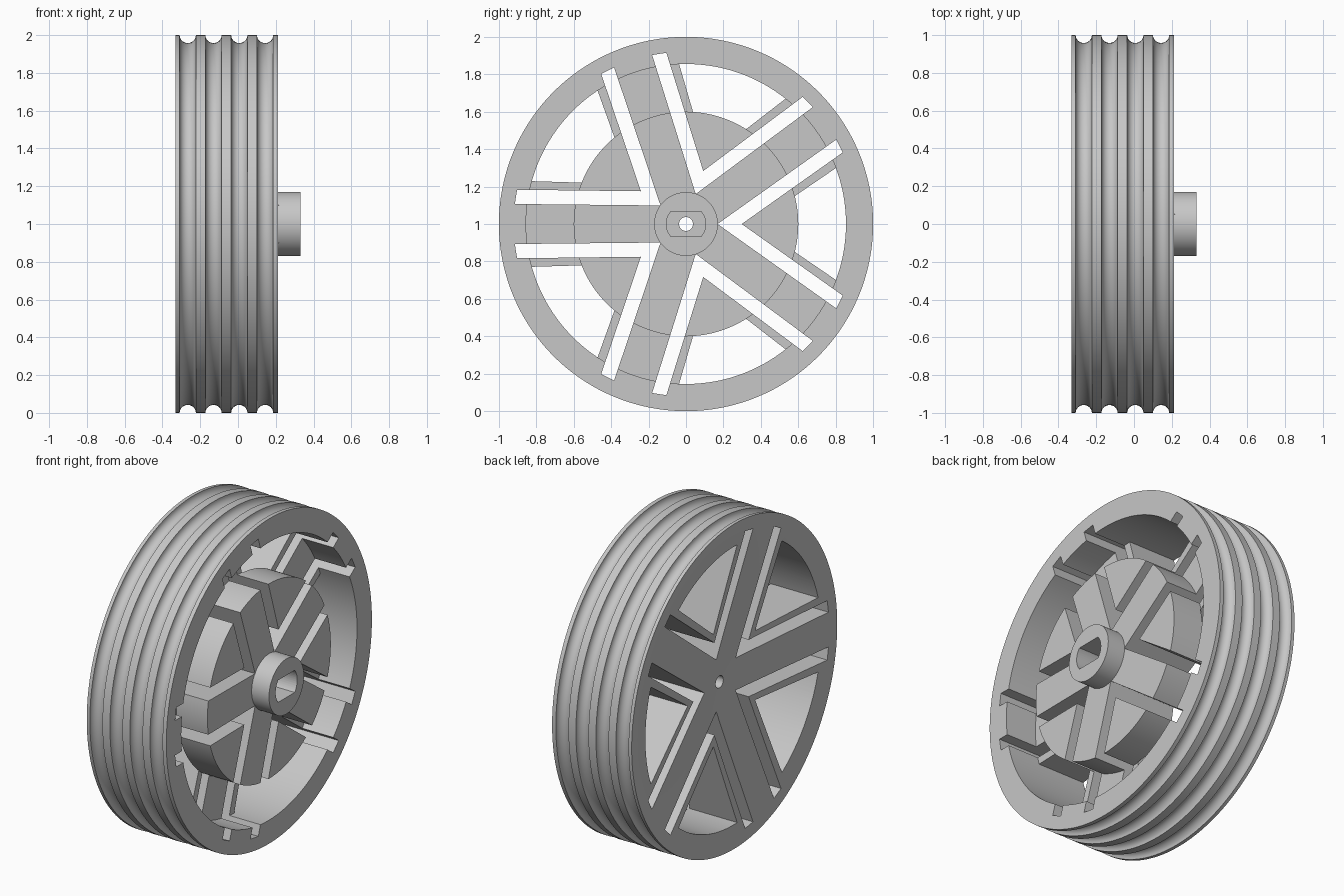
import bpy
import bmesh
from math import sin, cos, pi, radians, asin

cube = bpy.data.objects.get("Cube")
if cube:
    bpy.data.objects.remove(cube, do_unlink=True)

BACK, FRONT, HUB_END = -0.33, 0.212, 0.33
DISH = -0.228              # back of the wheel at the axle
RIM_IN, DISC_R, HUB_R, HOLE_R = 0.855, 0.6, 0.17, 0.037
WEB_FRONT = 0.0            # front of the thin outer spokes
SLOT_IN, SLOT_OUT, SLOT_R = 0.099, 0.175, 0.921
LIP = 0.213                # outer side of the ribs beside the slots
TAPER = 0.008              # how much the spokes widen outwards
HALF = radians(36)         # half the angle between spokes
SEGMENTS = 180

grey = bpy.data.materials.new("plain grey")
grey.use_nodes = True
grey.diffuse_color = (0.57, 0.57, 0.57, 1)
grey.node_tree.nodes["Principled BSDF"].inputs["Base Color"].default_value = (0.57, 0.57, 0.57, 1)


def finish(bm, name):
    bmesh.ops.recalc_face_normals(bm, faces=bm.faces)
    mesh = bpy.data.meshes.new(name)
    bm.to_mesh(mesh)
    bm.free()
    mesh.materials.append(grey)
    obj = bpy.data.objects.new(name, mesh)
    bpy.context.collection.objects.link(obj)
    return obj


def lathe(name, profile):
    """Turn a closed (x, radius) profile about the wheel axle."""
    bm = bmesh.new()
    rings = []
    for i in range(SEGMENTS):
        a = 2 * pi * i / SEGMENTS
        rings.append([bm.verts.new((x, r * cos(a), 1 + r * sin(a))) for x, r in profile])
    n = len(profile)
    for i in range(SEGMENTS):
        p, q = rings[i], rings[(i + 1) % SEGMENTS]
        for j in range(n):
            k = (j + 1) % n
            bm.faces.new((p[j], p[k], q[k], q[j]))
    return finish(bm, name)


def prisms(name, outline, x0, x1, angles):
    """Extrude a (y, z) outline along the axle, once for each angle."""
    bm = bmesh.new()
    for a in angles:
        def ring(x):
            return [bm.verts.new((x, y * cos(a) - z * sin(a), 1 + y * sin(a) + z * cos(a)))
                    for y, z in outline]
        low, high = ring(x0), ring(x1)
        bm.faces.new(low)
        bm.faces.new(high)
        for j in range(len(low)):
            k = (j + 1) % len(low)
            bm.faces.new((low[j], low[k], high[k], high[j]))
    return finish(bm, name)


def cut(target, cutter):
    cutter.hide_render = True
    mod = target.modifiers.new("cut", 'BOOLEAN')
    mod.operation = 'DIFFERENCE'
    mod.solver = 'EXACT'
    mod.object = cutter
    bpy.context.view_layer.objects.active = target
    bpy.ops.object.modifier_apply(modifier=mod.name)
    bpy.data.objects.remove(cutter, do_unlink=True)


def on_arc(radius, across):
    """Point at a radius, a distance beside the spoke above the window."""
    t = HALF - asin(across / radius)
    return (radius * cos(t), radius * sin(t))


def mirrored(points):
    return [(y, -z) for y, z in reversed(points)]


# Wheel body: grooved tread, dished back, recessed ring, central disc and hub
profile = [(DISH, HOLE_R), (BACK, 0.92), (BACK, 1.0)]
for i in range(4):
    centre = -0.266 + 0.1365 * i
    for s in range(13):
        t = pi * s / 12
        profile.append((centre - 0.043 * cos(t), 1 - 0.042 * sin(t)))
profile += [(FRONT, 1.0), (FRONT, RIM_IN), (WEB_FRONT, RIM_IN), (WEB_FRONT, DISC_R),
            (FRONT, DISC_R), (FRONT, HUB_R), (HUB_END, HUB_R), (HUB_END, HOLE_R)]
wheel = lathe("wheel", profile)

fifths = [2 * pi * i / 5 for i in range(5)]

# V-shaped slots through the whole wheel, between the spokes and their ribs
arm = [(SLOT_IN / sin(HALF), 0),
       on_arc(SLOT_R, SLOT_IN + TAPER), on_arc(SLOT_R, SLOT_OUT + TAPER)]
tip = [(SLOT_OUT / sin(HALF), 0)]
vee = arm + tip + mirrored(arm[1:])
cut(wheel, prisms("slot_cutter", vee, BACK - 0.1, FRONT + 0.005, fifths))

# Windows from the back, open to the front outside the central disc
radius = RIM_IN + 0.0005
spread = HALF - asin((LIP + 2 * TAPER) / radius)
window = [(LIP / sin(HALF), 0)]
for i in range(25):
    t = -spread + 2 * spread * i / 24
    window.append((radius * cos(t), radius * sin(t)))
cut(wheel, prisms("window_cutter", window, BACK - 0.1, WEB_FRONT + 0.005, fifths))

# Axle socket with two flats
flat = asin(0.068 / 0.105)
socket = []
for side in (0, pi):
    for i in range(13):
        t = side - flat + 2 * flat * i / 12
        socket.append((0.105 * cos(t), 0.105 * sin(t)))
cut(wheel, prisms("socket_cutter", socket, 0.02, HUB_END + 0.1, [0]))

# Smooth curved surfaces, sharp edges
bpy.ops.object.select_all(action='DESELECT')
wheel.select_set(True)
bpy.context.view_layer.objects.active = wheel
bpy.ops.object.shade_smooth_by_angle(angle=radians(25))
